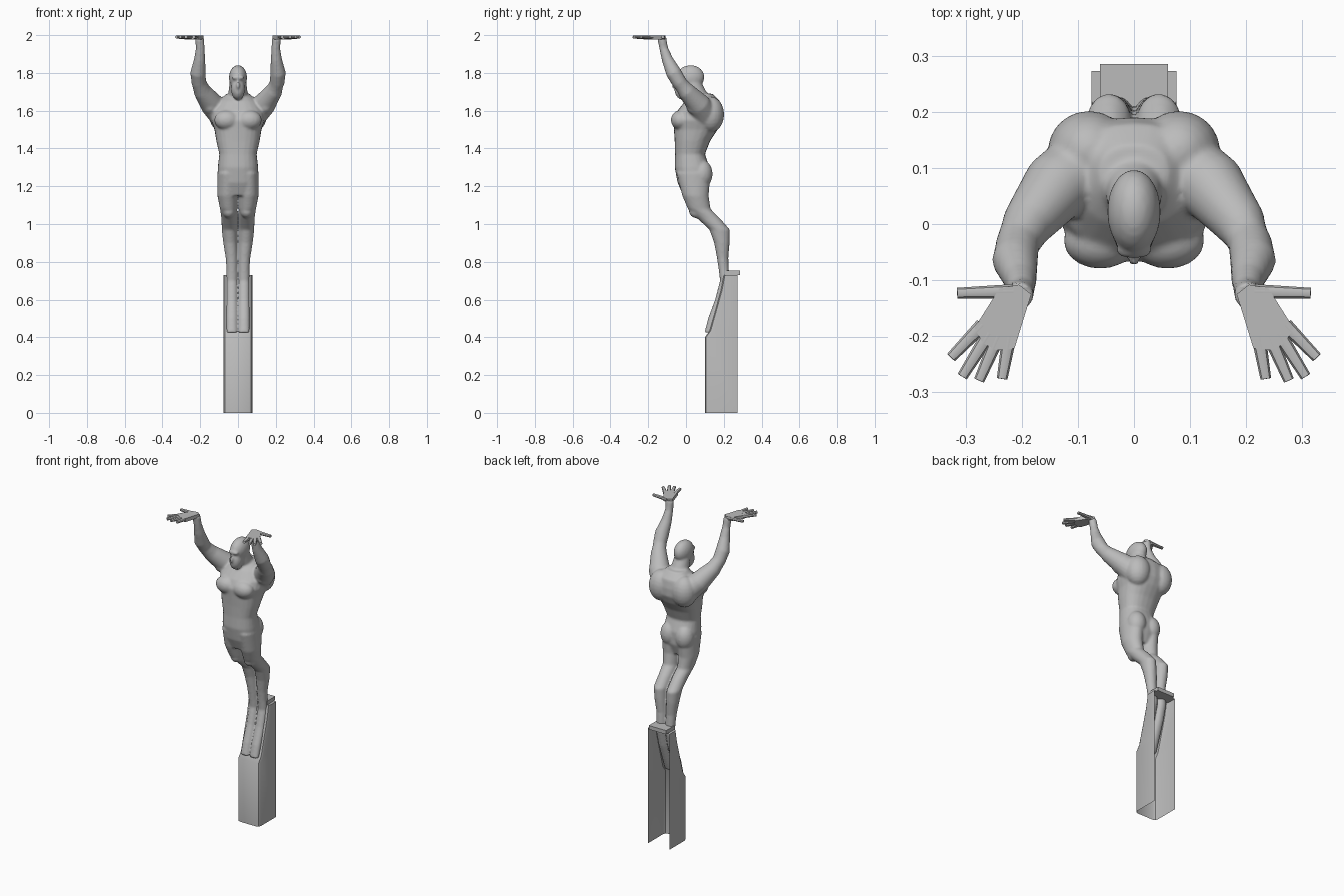
import bpy, bmesh, math
from mathutils import Vector, Matrix

cube = bpy.data.objects.get("Cube")
if cube:
    bpy.data.objects.remove(cube)

STONE = bpy.data.materials.new("stone_grey")
STONE.use_nodes = True
STONE.diffuse_color = (0.5, 0.5, 0.5, 1)
STONE.node_tree.nodes["Principled BSDF"].inputs["Base Color"].default_value = (0.5, 0.5, 0.5, 1)


def finish(name, bm, angle=None):
    bmesh.ops.recalc_face_normals(bm, faces=bm.faces[:])
    mesh = bpy.data.meshes.new(name)
    bm.to_mesh(mesh)
    bm.free()
    mesh.materials.append(STONE)
    obj = bpy.data.objects.new(name, mesh)
    bpy.context.collection.objects.link(obj)
    if angle:
        bpy.ops.object.select_all(action="DESELECT")
        obj.select_set(True)
        bpy.context.view_layer.objects.active = obj
        bpy.ops.object.shade_smooth_by_angle(angle=math.radians(angle))
    return obj


def bridge(bm, rings):
    """Skin a list of closed point rings and cap both ends."""
    rows = [[bm.verts.new(p) for p in ring] for ring in rings]
    n = len(rows[0])
    for a, b in zip(rows, rows[1:]):
        for i in range(n):
            j = (i + 1) % n
            bm.faces.new((a[i], a[j], b[j], b[i]))
    bm.faces.new(rows[0])
    bm.faces.new(rows[-1])


def oval(c, u, v, sides=24, power=1.0):
    pts = []
    for i in range(sides):
        a = math.tau * i / sides
        ca, sa = math.cos(a), math.sin(a)
        pts.append(Vector(c) + Vector(u) * math.copysign(abs(ca) ** power, ca)
                   + Vector(v) * math.copysign(abs(sa) ** power, sa))
    return pts


def tube(bm, path, sides=20, flat=1.0):
    """Tapered tube through (point, radius) pairs."""
    pts = [Vector(p) for p, r in path]
    rings = []
    for i, (p, r) in enumerate(path):
        t = (pts[min(i + 1, len(pts) - 1)] - pts[max(i - 1, 0)]).normalized()
        ref = Vector((0, 0, 1)) if abs(t.z) < 0.8 else Vector((0, 1, 0))
        u = t.cross(ref).normalized()
        rings.append(oval(p, u * r, u.cross(t) * r * flat, sides))
    bridge(bm, rings)


def blob(bm, c, r, tilt=0.0):
    m = Matrix.Translation(c) @ Matrix.Rotation(tilt, 4, "X") @ Matrix.Diagonal((*r, 1))
    bmesh.ops.create_uvsphere(bm, u_segments=20, v_segments=12, radius=1, matrix=m)


body = bmesh.new()

# Torso: height, half width, front, back
torso = [(1.69, .06, .04, .14), (1.65, .105, -.005, .18), (1.6, .14, -.045, .19),
         (1.55, .142, -.068, .19), (1.5, .125, -.064, .168), (1.44, .115, -.06, .128),
         (1.37, .099, -.058, .1), (1.3, .107, -.06, .125), (1.22, .108, -.045, .125),
         (1.15, .095, -.015, .1)]
bridge(body, [oval((0, (f + b) / 2, z), (w, 0, 0), (0, (b - f) / 2, 0), power=.85)
              for z, w, f, b in torso])

# Neck and head
tube(body, [((0, .1, 1.6), .065), ((0, .06, 1.68), .052), ((0, .03, 1.75), .045)])
blob(body, (0, .022, 1.775), (.048, .076, .066), .15)
blob(body, (0, -.016, 1.715), (.037, .046, .058))
blob(body, (0, -.048, 1.775), (.034, .014, .012))
blob(body, (0, -.062, 1.735), (.009, .014, .02))

# Leg: height, x, y, half width, half depth
leg = [(1.27, .055, .04, .055, .09), (1.15, .056, .05, .053, .07), (1.08, .05, .07, .045, .06),
       (1.03, .046, .12, .042, .06), (.97, .045, .178, .041, .054), (.9, .041, .19, .037, .041),
       (.82, .034, .194, .031, .03), (.76, .032, .2, .029, .027), (.7, .032, .205, .029, .025),
       (.6, .032, .179, .029, .025), (.5, .032, .142, .03, .025), (.425, .032, .118, .029, .02)]

for s in (1, -1):
    bridge(body, [oval((s * x, y, z), (w, 0, 0), (0, d, 0)) for z, x, y, w, d in leg])
    # Arm
    tube(body, [((s * .08, .1, 1.58), .075), ((s * .14, .065, 1.635), .062),
                ((s * .19, .0, 1.705), .046), ((s * .207, -.035, 1.75), .039),
                ((s * .212, -.065, 1.8), .041), ((s * .203, -.098, 1.87), .03),
                ((s * .2, -.118, 1.93), .023), ((s * .203, -.128, 1.985), .024)])
    # Muscles
    blob(body, (s * .06, -.03, 1.55), (.066, .05, .052))
    blob(body, (s * .08, .13, 1.58), (.074, .072, .095))
    blob(body, (s * .145, .06, 1.625), (.045, .06, .05))
    blob(body, (s * .052, .083, 1.265), (.056, .058, .075))
    blob(body, (s * .047, .06, 1.07), (.036, .045, .04))

figure = finish("body", body)
remesh = figure.modifiers.new("blend", "REMESH")
remesh.mode = "VOXEL"
remesh.voxel_size = .007
remesh.use_smooth_shade = True
smooth = figure.modifiers.new("soften", "SMOOTH")
smooth.factor = .5
smooth.iterations = 4

# Hands: flat palm with spread fingers and thumb
palm = [(.183, -.125), (.205, -.108), (.24, -.115), (.284, -.185),
        (.27, -.212), (.245, -.225), (.213, -.222), (.197, -.17)]
digits = [((.27, -.18), (.326, -.238)), ((.258, -.195), (.306, -.272)),
          ((.242, -.2), (.276, -.279)), ((.222, -.2), (.235, -.276)),
          ((.215, -.12), (.315, -.123))]
for s, side in ((1, "left"), (-1, "right")):
    bm = bmesh.new()
    bridge(bm, [[(s * x, y, z) for x, y in palm] for z in (1.976, 1.998)])
    for (x0, y0), (x1, y1) in digits:
        tube(bm, [((s * x0, y0, 1.988), .013), ((s * x1, y1, 1.99), .0095)], 8, .85)
    finish(side + "_hand", bm, 40)

# Pedestal: thin channel, open at the back and below, with a sloping front
bm = bmesh.new()
rows = []
for y, z in [(.1, 0), (.1, .4), (.125, .435), (.185, .65), (.2, .73)]:
    half = [(.076, .273), (.076, y + .02), (.07, y + .006), (.058, y)]
    outline = half + [(-x, d) for x, d in reversed(half)]
    rows.append([bm.verts.new((x, d, z)) for x, d in outline])
for a, b in zip(rows, rows[1:]):
    for i in range(len(a) - 1):
        bm.faces.new((a[i], a[i + 1], b[i + 1], b[i]))
bm.faces.new(rows[-1])
finish("pedestal", bm, 35)

# Heel plate on top of the pedestal
bm = bmesh.new()
bmesh.ops.create_cube(bm, size=1, matrix=Matrix.Translation((0, .243, .742))
                      @ Matrix.Diagonal((.122, .084, .024, 1)))
finish("heel_plate", bm)
